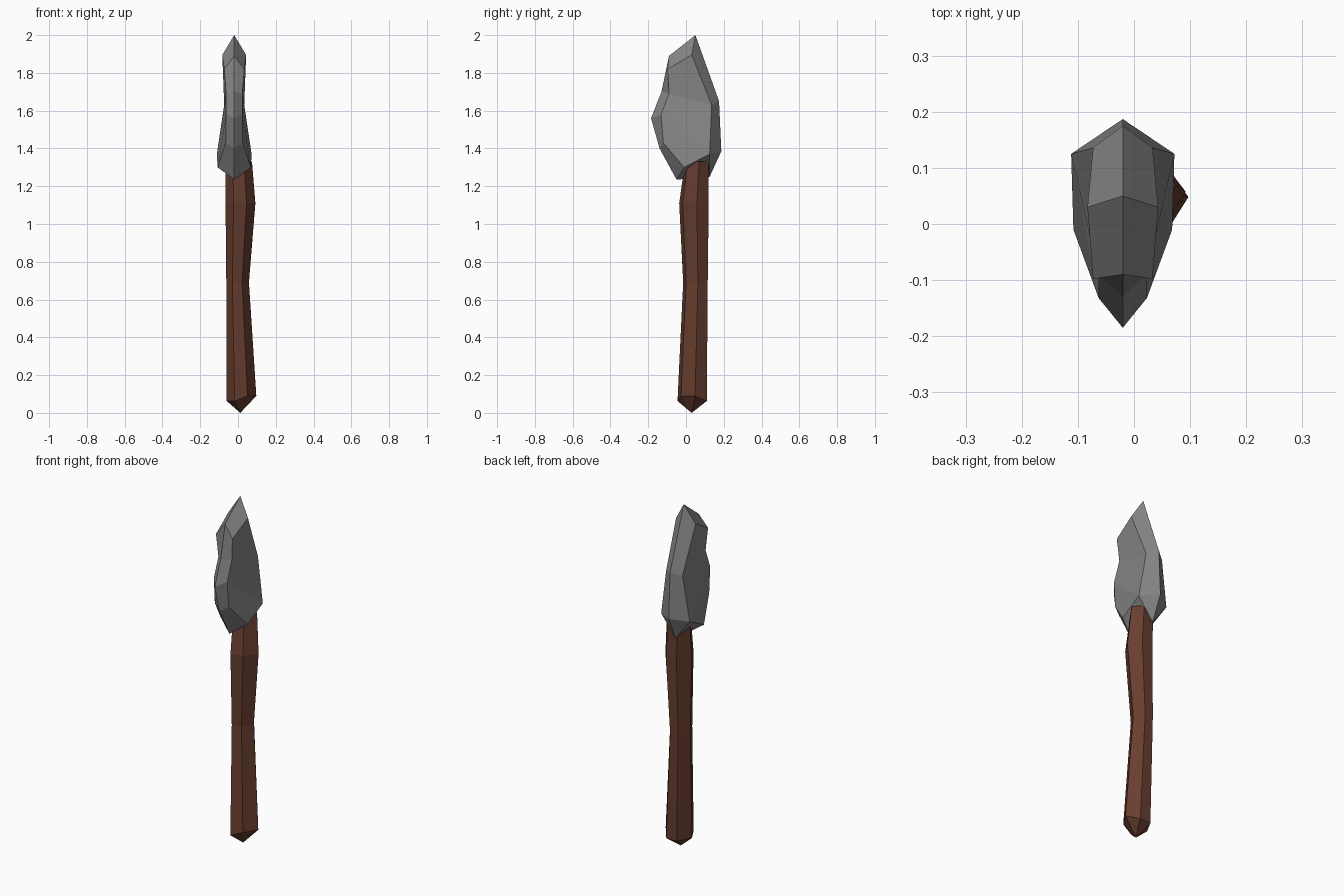
import bpy, bmesh

cube = bpy.data.objects.get("Cube")
if cube:
    bpy.data.objects.remove(cube, do_unlink=True)


def material(name, color):
    mat = bpy.data.materials.new(name)
    mat.use_nodes = True
    mat.diffuse_color = (*color, 1)
    bsdf = mat.node_tree.nodes["Principled BSDF"]
    bsdf.inputs["Base Color"].default_value = (*color, 1)
    bsdf.inputs["Roughness"].default_value = 0.9
    return mat


def finish(bm, name, mat):
    bmesh.ops.remove_doubles(bm, verts=bm.verts[:], dist=0.0005)
    bmesh.ops.triangulate(bm, faces=[f for f in bm.faces if len(f.verts) > 4])
    bmesh.ops.recalc_face_normals(bm, faces=bm.faces[:])
    mesh = bpy.data.meshes.new(name)
    bm.to_mesh(mesh)
    bm.free()
    mesh.materials.append(mat)
    obj = bpy.data.objects.new(name, mesh)
    bpy.context.collection.objects.link(obj)
    return obj


def bridge(bm, a, b):
    n = len(a)
    for i in range(n):
        j = (i + 1) % n
        corners = list(dict.fromkeys((a[i], a[j], b[j], b[i])))
        bm.faces.new(corners)


# Stone head: a sharp outer edge loop joined to a flat cheek on each side
def stone_head(mat):
    mid = -0.02
    edge = [(.05, 2.0), (-.09, 1.89), (-.13, 1.70), (-.185, 1.56), (-.14, 1.40),
            (-.05, 1.235), (.125, 1.25), (.187, 1.385), (.175, 1.65)]
    # cheek corners: half width, y, z
    cheek = [(.063, .03, 1.895), (.053, -.098, 1.82), (.043, -.09, 1.69),
             (.043, -.132, 1.58), (.045, -.12, 1.43), (.088, -.01, 1.30),
             (.092, .125, 1.37), (.053, .136, 1.63)]
    bm = bmesh.new()
    rim = [bm.verts.new((mid, y, z)) for y, z in edge]
    for side in (-1, 1):
        v = [bm.verts.new((mid + side * w, y, z)) for w, y, z in cheek]
        a, b, c, d, e, f, g, h = v
        bridge(bm, rim, [a, b, c, d, e, f, g, g, h])
        for quad in ((a, b, c, h), (c, d, g, h), (d, e, f, g)):
            bm.faces.new(quad)
    return finish(bm, "stone_head", mat)


# Wooden handle: crooked six-sided shaft with a pointed butt
def wooden_handle(mat):
    section = [(.27, 0), (.7, .12), (1, .6), (.7, 1), (.27, 1), (0, .5)]
    # height, x range, y range
    levels = [(.075, -.06, .097, -.045, .11), (.69, -.062, .058, -.015, .115),
              (1.11, -.066, .092, -.036, .12), (1.33, -.065, .074, -.005, .12)]
    bm = bmesh.new()
    rings = []
    for z, x0, x1, y0, y1 in levels:
        rings.append([bm.verts.new((x0 + u * (x1 - x0), y0 + v * (y1 - y0), z))
                      for u, v in section])
    for low, high in zip(rings, rings[1:]):
        bridge(bm, low, high)
    for i, v in enumerate(rings[0]):
        v.co.z += .015 if i in (1, 2) else -.012
    tip = bm.verts.new((.012, .03, 0))
    for i, v in enumerate(rings[0]):
        bm.faces.new((v, rings[0][i - 1], tip))
    bm.faces.new(rings[-1])
    return finish(bm, "handle", mat)


stone_head(material("grey stone", (.235, .235, .235)))
wooden_handle(material("brown wood", (.135, .048, .029)))
